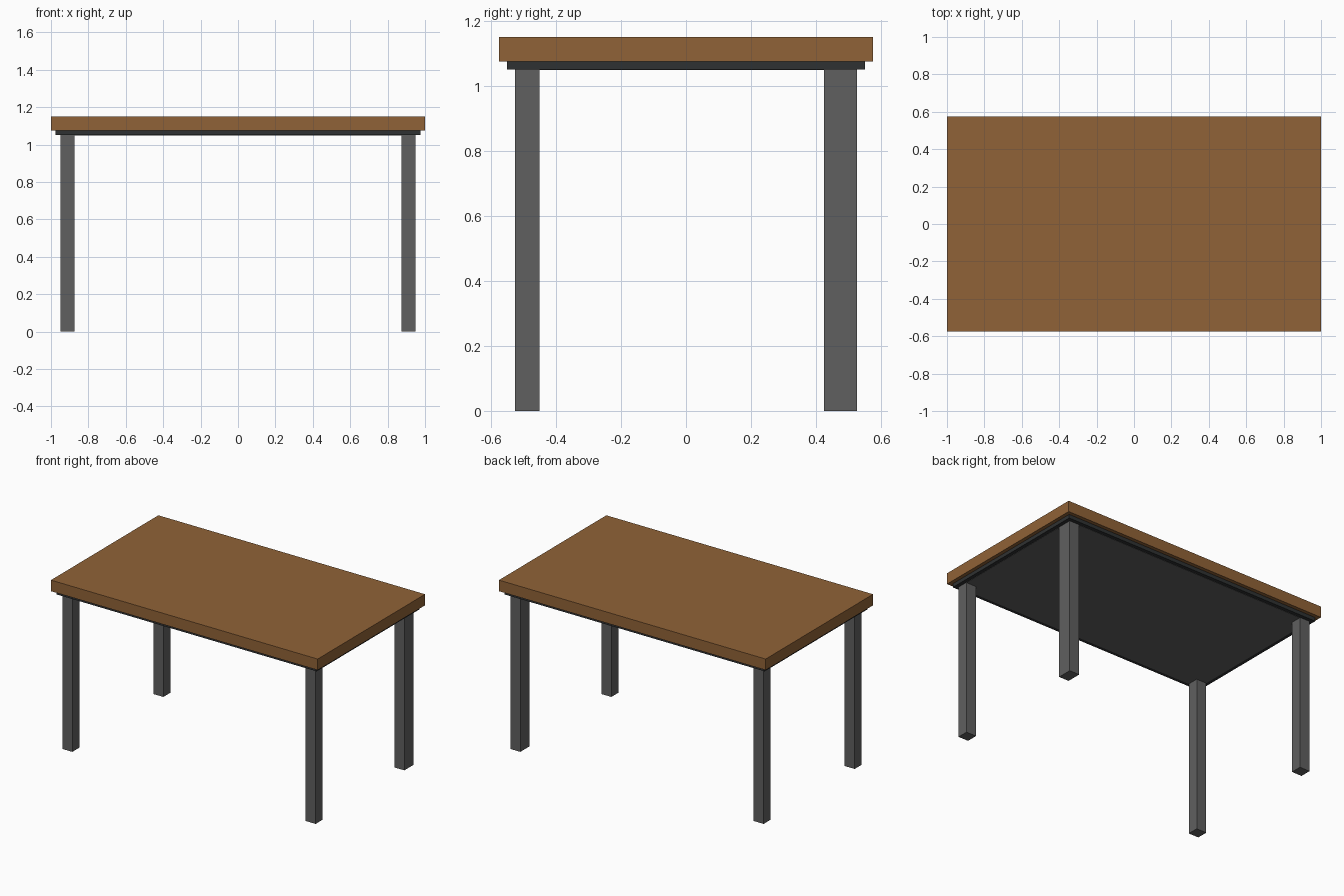
import bpy

cube = bpy.data.objects.get("Cube")
if cube:
    bpy.data.objects.remove(cube, do_unlink=True)


def material(name, rgb):
    mat = bpy.data.materials.new(name)
    mat.use_nodes = True
    colour = (*rgb, 1.0)
    mat.diffuse_color = colour
    mat.node_tree.nodes["Principled BSDF"].inputs["Base Color"].default_value = colour
    return mat


wood = material("brown wood", (0.28, 0.123, 0.038))
steel = material("grey metal", (0.117, 0.117, 0.117))
dark = material("dark metal", (0.028, 0.031, 0.032))


def box(name, low, high, mat):
    """Box spanning two opposite corners."""
    centre = [(a + b) / 2 for a, b in zip(low, high)]
    bpy.ops.mesh.primitive_cube_add(size=1, location=centre)
    obj = bpy.context.object
    obj.name = name
    obj.scale = [b - a for a, b in zip(low, high)]
    bpy.ops.object.transform_apply(location=False, rotation=False, scale=True)
    obj.data.materials.append(mat)
    return obj


# Top board, dark frame below it, and thin panel on the underside
box("tabletop", (-1, -0.575, 1.075), (1, 0.575, 1.15), wood)
box("under_frame", (-0.975, -0.55, 1.05), (0.975, 0.55, 1.075), dark)
box("underside_panel", (-0.95, -0.525, 1.048), (0.95, 0.525, 1.05), steel)

# Legs flush with the panel corners; the back left one is deeper
for x_name, sx in (("left", 1), ("right", -1)):
    for y_name, sy in (("front", -1), ("back", 1)):
        depth = 0.1 if (sx, sy) == (1, 1) else 0.075
        xs = sorted((sx * 0.875, sx * 0.95))
        ys = sorted((sy * (0.525 - depth), sy * 0.525))
        box(f"{y_name}_{x_name}_leg", (xs[0], ys[0], 0), (xs[1], ys[1], 1.05), steel)
